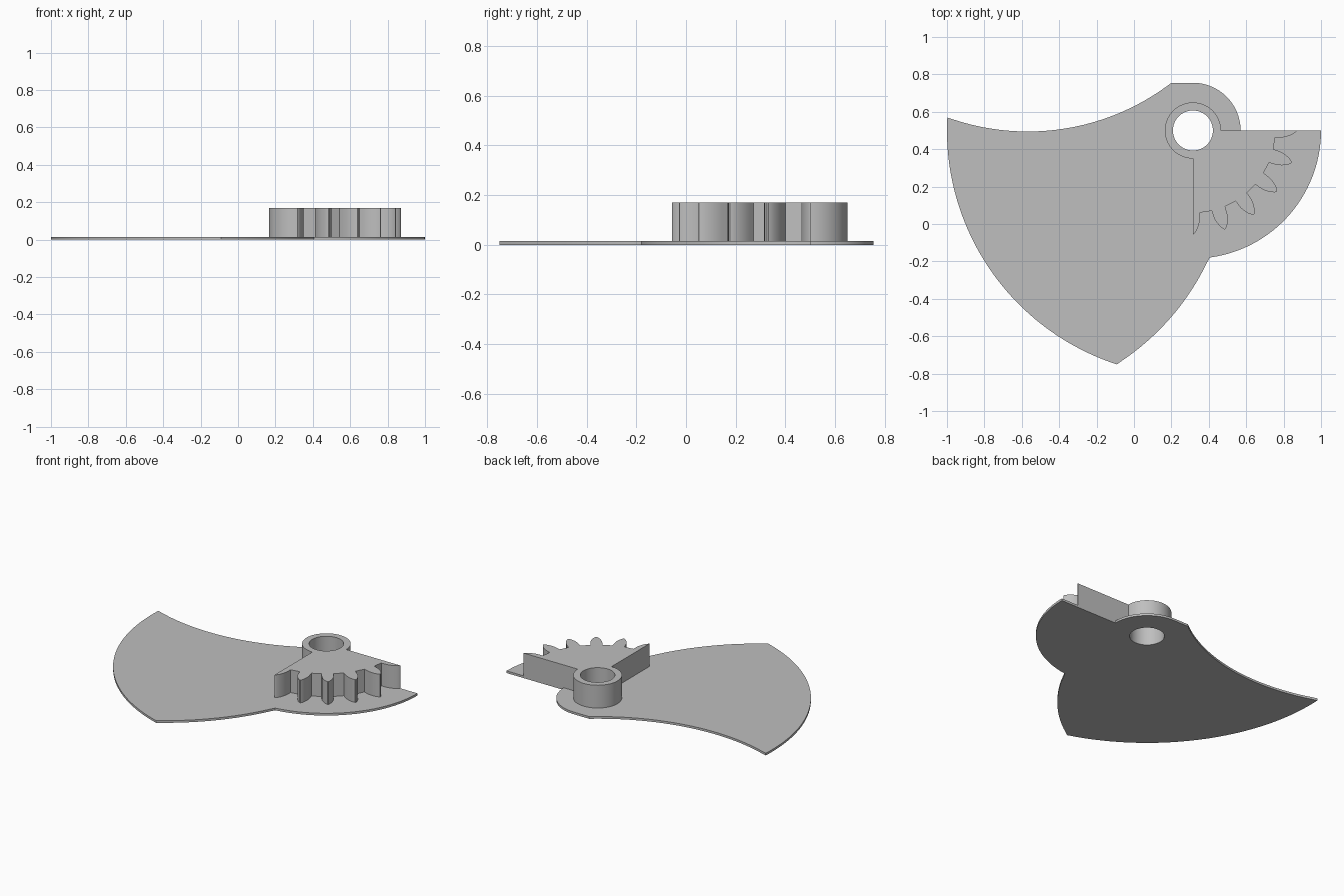
import bpy, bmesh, math
from mathutils import Vector

cube = bpy.data.objects.get("Cube")
if cube:
    bpy.data.objects.remove(cube, do_unlink=True)

HUB = Vector((0.315, 0.5))
PLATE_TOP, GEAR_TOP = 0.015, 0.17
HOLE_R = 0.107

grey = bpy.data.materials.new("plain grey")
grey.use_nodes = True
COLOUR = (0.52, 0.52, 0.52, 1)
grey.diffuse_color = COLOUR
grey.node_tree.nodes["Principled BSDF"].inputs["Base Color"].default_value = COLOUR


def polar(radius, degrees, centre=HUB):
    a = math.radians(degrees)
    return centre + radius * Vector((math.cos(a), math.sin(a)))


def arc(radius, start, end, steps, centre=HUB):
    return [polar(radius, start + (end - start) * i / steps, centre) for i in range(steps + 1)]


def bow(p, q, sag, steps):
    """Circular arc from p to q, bulging by sag to the right of the travel direction."""
    p, q = Vector(p), Vector(q)
    half = (q - p).length / 2
    along = (q - p).normalized()
    right = Vector((along.y, -along.x))
    radius = (half * half + sag * sag) / (2 * sag)
    centre = (p + q) / 2 + right * (sag - radius)
    spread = math.degrees(math.asin(half / radius))
    mid = math.degrees(math.atan2(right.y, right.x))
    return arc(radius, mid - spread, mid + spread, steps, centre)


def extrude_profile(name, loops, bottom, top):
    """Fill closed outlines (inner ones become holes) and extrude them upwards."""
    curve = bpy.data.curves.new(name, "CURVE")
    curve.dimensions = "2D"
    curve.fill_mode = "BOTH"
    curve.extrude = (top - bottom) / 2
    for loop in loops:
        spline = curve.splines.new("POLY")
        spline.points.add(len(loop) - 1)
        for point, co in zip(spline.points, loop):
            point.co = (co.x, co.y, 0, 1)
        spline.use_cyclic_u = True
    helper = bpy.data.objects.new(name + " outline", curve)
    bpy.context.collection.objects.link(helper)
    bpy.context.view_layer.update()
    graph = bpy.context.evaluated_depsgraph_get()
    mesh = bpy.data.meshes.new_from_object(helper.evaluated_get(graph))
    bpy.data.objects.remove(helper, do_unlink=True)

    bm = bmesh.new()
    bm.from_mesh(mesh)
    bmesh.ops.remove_doubles(bm, verts=bm.verts, dist=0.0002)
    bmesh.ops.translate(bm, verts=bm.verts, vec=(0, 0, (top + bottom) / 2))
    bmesh.ops.recalc_face_normals(bm, faces=bm.faces)
    bm.to_mesh(mesh)
    bm.free()
    mesh.materials.clear()
    mesh.materials.append(grey)
    obj = bpy.data.objects.new(name, mesh)
    bpy.context.collection.objects.link(obj)
    bpy.ops.object.select_all(action="DESELECT")
    obj.select_set(True)
    bpy.context.view_layer.objects.active = obj
    bpy.ops.object.shade_smooth_by_angle(angle=math.radians(25))
    return obj


hole = arc(HOLE_R, 0, 360, 64)[:-1]

# Thin base plate: wide fan blade, rounded hub end and small fan under the gear
inner_corner, tip = Vector((0.405, -0.175)), Vector((-0.09, -0.748))
blade_corner, shoulder = Vector((-0.998, 0.57)), Vector((0.2, 0.755))
plate = arc(1.315, 252, 177, 48)                          # outer blade edge
plate += bow(blade_corner, shoulder, 0.155, 40)[1:]       # hollow back edge
plate += arc(0.255, 90, 0, 24)                            # hub end
plate += arc(0.685, 0, -82.4, 40)                         # small fan edge
plate += bow(tip, inner_corner, 0.055, 20)[::-1][1:-1]    # front blade edge
extrude_profile("base_plate", [plate, hole], 0, PLATE_TOP)

# Gear quadrant: boss ring joined to a toothed quarter, half teeth at both ends
PITCH = 18
flank = [(0.441, 4.9), (0.465, 4.6), (0.487, 4.25), (0.51, 3.4),
         (0.532, 2.3), (0.548, 1.1), (0.555, 0.3)]        # radius, half angle
gear = arc(0.15, 0, 270, 60)
for k in range(6):
    centre = -90 + PITCH * k
    if k > 0:
        gear += [polar(r, centre - a) for r, a in flank]
    if k in (0, 5):
        gear.append(polar(0.556, centre))
    if k < 5:
        gear += [polar(r, centre + a) for r, a in reversed(flank)]
extrude_profile("gear_quadrant", [gear, hole], PLATE_TOP, GEAR_TOP)
